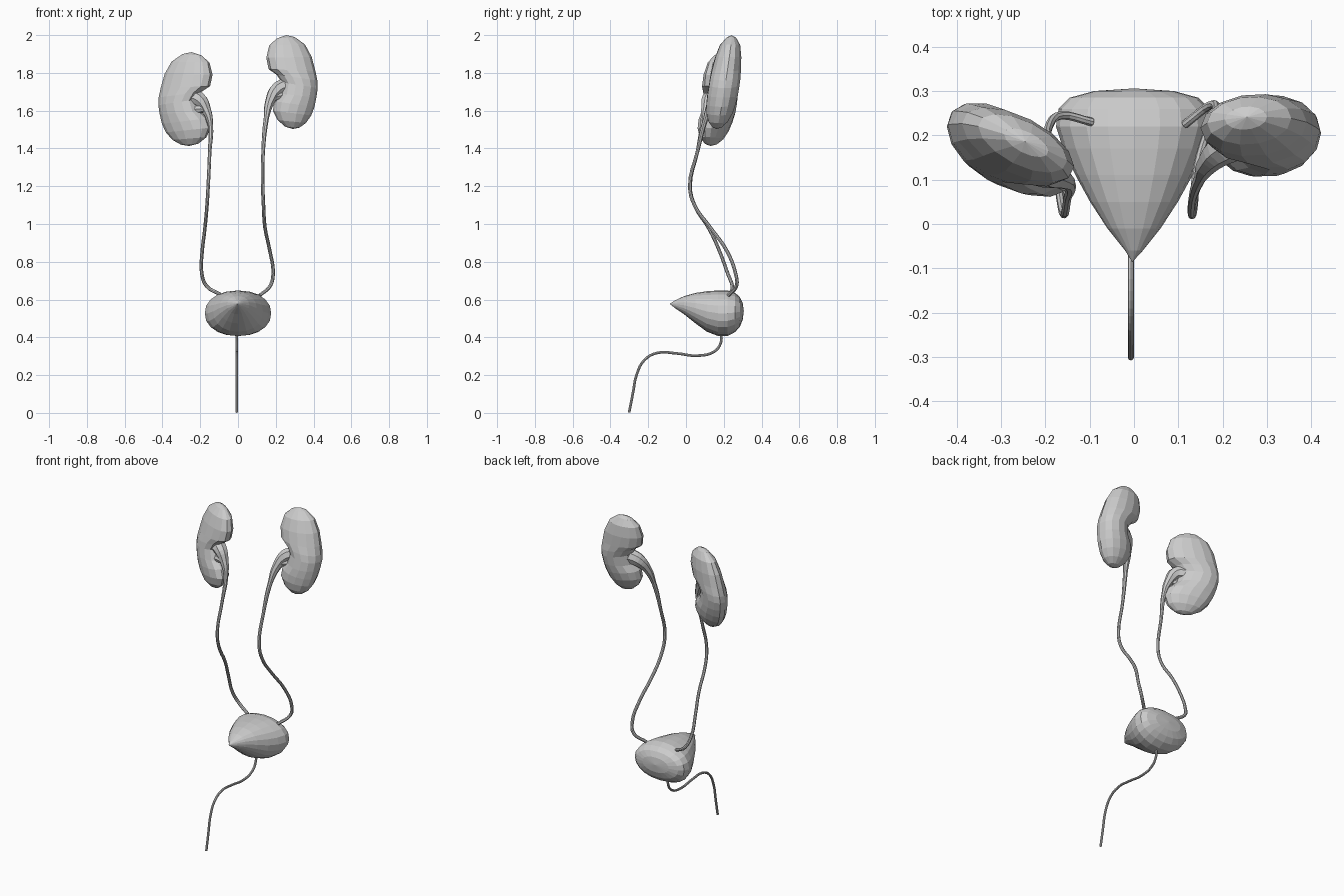
import bpy, bmesh
from math import sin, cos, pi, copysign

if "Cube" in bpy.data.objects:
    bpy.data.objects.remove(bpy.data.objects["Cube"])


def loft(name, start, rings, end):
    """Skin a list of rings and close both ends to a point."""
    bm = bmesh.new()
    a, b = bm.verts.new(start), bm.verts.new(end)
    loops = [[bm.verts.new(p) for p in r] for r in rings]
    n = len(loops[0])
    for i in range(n):
        j = (i + 1) % n
        bm.faces.new((a, loops[0][i], loops[0][j]))
        bm.faces.new((b, loops[-1][j], loops[-1][i]))
        for r, s in zip(loops, loops[1:]):
            bm.faces.new((r[i], s[i], s[j], r[j]))
    bmesh.ops.recalc_face_normals(bm, faces=bm.faces)
    me = bpy.data.meshes.new(name)
    bm.to_mesh(me)
    bm.free()
    ob = bpy.data.objects.new(name, me)
    bpy.context.collection.objects.link(ob)
    return ob


def tube(name, pts, radii, res=4):
    """Smooth tube through the points, one radius per point."""
    cu = bpy.data.curves.new(name, 'CURVE')
    cu.dimensions = '3D'
    cu.bevel_depth = 1.0
    cu.bevel_resolution = 2
    cu.resolution_u = res
    cu.use_fill_caps = True
    sp = cu.splines.new('BEZIER')
    sp.bezier_points.add(len(pts) - 1)
    for bp, p, r in zip(sp.bezier_points, pts, radii):
        bp.co, bp.radius = p, r
        bp.handle_left_type = bp.handle_right_type = 'AUTO'
    sp.use_smooth = False
    ob = bpy.data.objects.new(name, cu)
    bpy.context.collection.objects.link(ob)
    bpy.ops.object.select_all(action='DESELECT')
    ob.select_set(True)
    bpy.context.view_layer.objects.active = ob
    bpy.ops.object.convert(target='MESH')
    return ob


# Kidney slices: inner x, z, outer x, z, half thickness
SLICES = [
    (.205, 1.982, .30, 1.99, .026), (.165, 1.945, .355, 1.95, .054),
    (.15, 1.88, .39, 1.885, .070), (.162, 1.82, .41, 1.81, .078),
    (.205, 1.79, .42, 1.76, .082), (.232, 1.75, .422, 1.72, .082),
    (.222, 1.69, .415, 1.67, .082), (.192, 1.65, .405, 1.62, .079),
    (.185, 1.60, .388, 1.575, .070), (.21, 1.55, .36, 1.535, .052),
    (.25, 1.515, .325, 1.51, .026)]


def kidney(name, place):
    rings = []
    for x0, z0, x1, z1, b in SLICES:
        ring = []
        for k in range(14):
            t = 2 * pi * k / 14
            c = (1 + cos(t)) / 2
            ring.append(place(x0 + (x1 - x0) * c, b * sin(t), z0 + (z1 - z0) * c))
        rings.append(ring)
    loft(name, place(.255, 0, 2.0), rings, place(.29, 0, 1.503))


def place_right(x, y, z):
    return (x, .203 + .16 * (z - 1.75) + .05 * (x - .29) + y, z)


def place_left(x, y, z):
    # mirrored, turned, with a wider lower lobe
    w = (.42 - x) / .25
    nx, nz = -x + w * (.014 + .19 * max(0, 1.75 - z)), z - .09
    return (nx, .173 + .12 * (nz - 1.66) - .38 * (nx + .29) + y, nz)


kidney("kidney_right_side", place_right)
kidney("kidney_left_side", place_left)

# Ureters, flaring into the renal pelvis at the top
R = .0095
tube("ureter_right_side",
     [(.255, .195, 1.73), (.208, .175, 1.71), (.17, .14, 1.65), (.150, .105, 1.56),
      (.133, .06, 1.38), (.131, .02, 1.2), (.135, .045, 1.1), (.143, .13, .98),
      (.168, .215, .86), (.186, .262, .74), (.172, .268, .675), (.115, .225, .622)],
     [.045, .040, .026, .014] + [R] * 8)
tube("ureter_left_side",
     [(-.25, .15, 1.665), (-.205, .122, 1.66), (-.168, .105, 1.605), (-.146, .09, 1.53),
      (-.15, .06, 1.38), (-.158, .022, 1.2), (-.164, .045, 1.1), (-.176, .125, .97),
      (-.19, .18, .85), (-.192, .22, .74), (-.165, .245, .67), (-.095, .23, .628)],
     [.045, .040, .026, .014] + [R] * 8)

# Lower branches of the renal pelvis
tube("pelvis_branch_right_side",
     [(.168, .14, 1.65), (.20, .155, 1.675), (.245, .18, 1.68)], [.014, .022, .028], 2)
tube("pelvis_branch_left_side",
     [(-.16, .10, 1.60), (-.19, .105, 1.61), (-.235, .125, 1.60)], [.014, .022, .028], 2)

# Bladder slices: y, half width, bottom z, top z
BLADDER = [(-.06, .020, .556, .595), (-.01, .060, .522, .618), (.05, .099, .474, .635),
           (.11, .132, .430, .644), (.17, .160, .407, .648), (.22, .176, .407, .648),
           (.26, .170, .428, .635), (.285, .145, .456, .614), (.30, .09, .492, .583)]


def soft(v):
    return copysign(abs(v) ** .93, v)


angles = [2 * pi * k / 20 for k in range(20)]
rings = [[(w * soft(cos(t)), y, (lo + hi) / 2 + (hi - lo) / 2 * soft(sin(t)))
          for t in angles] for y, w, lo, hi in BLADDER]
loft("bladder", (-.004, -.086, .577), rings, (0, .306, .54))

# Urethra
path = [(.187, .42), (.184, .37), (.15, .325), (.06, .303), (-.05, .315), (-.15, .318),
        (-.22, .28), (-.262, .20), (-.28, .11), (-.301, .002)]
tube("urethra", [(-.007, y, z) for y, z in path], [.007] * len(path))
